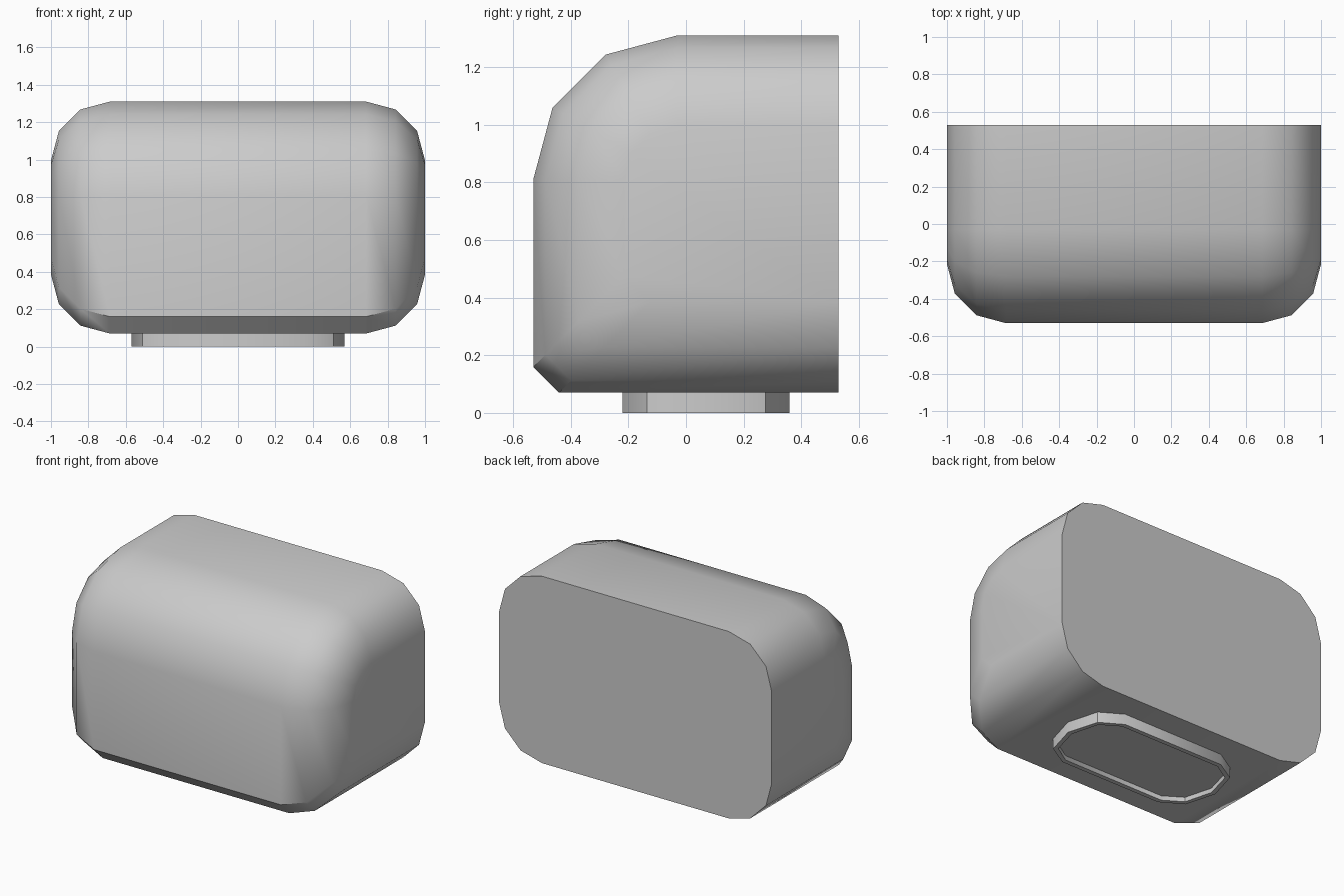
import bpy, bmesh, math

if "Cube" in bpy.data.objects:
    bpy.data.objects.remove(bpy.data.objects["Cube"])


def finish(bm, name):
    bmesh.ops.recalc_face_normals(bm, faces=bm.faces)
    mesh = bpy.data.meshes.new(name)
    bm.to_mesh(mesh)
    bm.free()
    obj = bpy.data.objects.new(name, mesh)
    bpy.context.collection.objects.link(obj)
    bpy.ops.object.select_all(action='DESELECT')
    obj.select_set(True)
    bpy.context.view_layer.objects.active = obj
    bpy.ops.object.shade_smooth_by_angle(angle=math.radians(40))
    return obj


# Side outline (y, z) of the body, moved inward by d
def outline(d):
    pts = [(0.53, 1.31 - d)]
    for i in range(4):
        a = math.radians(90 + 30 * i)
        pts.append((-0.03 + (0.5 - d) * math.cos(a), 0.81 + (0.5 - d) * math.sin(a)))
    pts += [(-0.53 + d, 0.16 + d), (-0.44 + d, 0.07 + d), (0.53, 0.07 + d)]
    return pts


# Body: rounded cross-section swept along the outline, flat ends and flat back
R = 0.315
half = [(1 - R + R * math.sin(math.radians(30 * i)),
         R - R * math.cos(math.radians(30 * i))) for i in range(4)]
section = [(-x, d) for x, d in reversed(half)] + half
bm = bmesh.new()
cols = [[bm.verts.new((x, y, z)) for y, z in outline(d)] for x, d in section]
for a, b in zip(cols, cols[1:]):
    for i in range(len(a) - 1):
        bm.faces.new((a[i], a[i + 1], b[i + 1], b[i]))
bm.faces.new(cols[0])
bm.faces.new(cols[-1])
bm.faces.new([c[0] for c in cols] + [c[-1] for c in reversed(cols)])
finish(bm, "body")


# Foot ring under the body: elongated outline with a shallow recess
def foot_ring(bm, inset, z):
    ring = []
    for k, sx in enumerate((1, -1)):
        for i in range(5):
            a = math.radians(-90 + 45 * i + 180 * k)
            ring.append(bm.verts.new((sx * 0.37 + (0.2 - inset) * math.cos(a),
                                      0.07 + (0.29 - inset) * math.sin(a), z)))
    return ring


bm = bmesh.new()
rings = [foot_ring(bm, i, z) for i, z in ((0, 0.07), (0, 0), (0.03, 0), (0.03, 0.03))]
for a, b in zip(rings, rings[1:]):
    for i in range(10):
        j = (i + 1) % 10
        bm.faces.new((a[i], a[j], b[j], b[i]))
bm.faces.new(rings[0])
bm.faces.new(rings[-1])
finish(bm, "foot")
